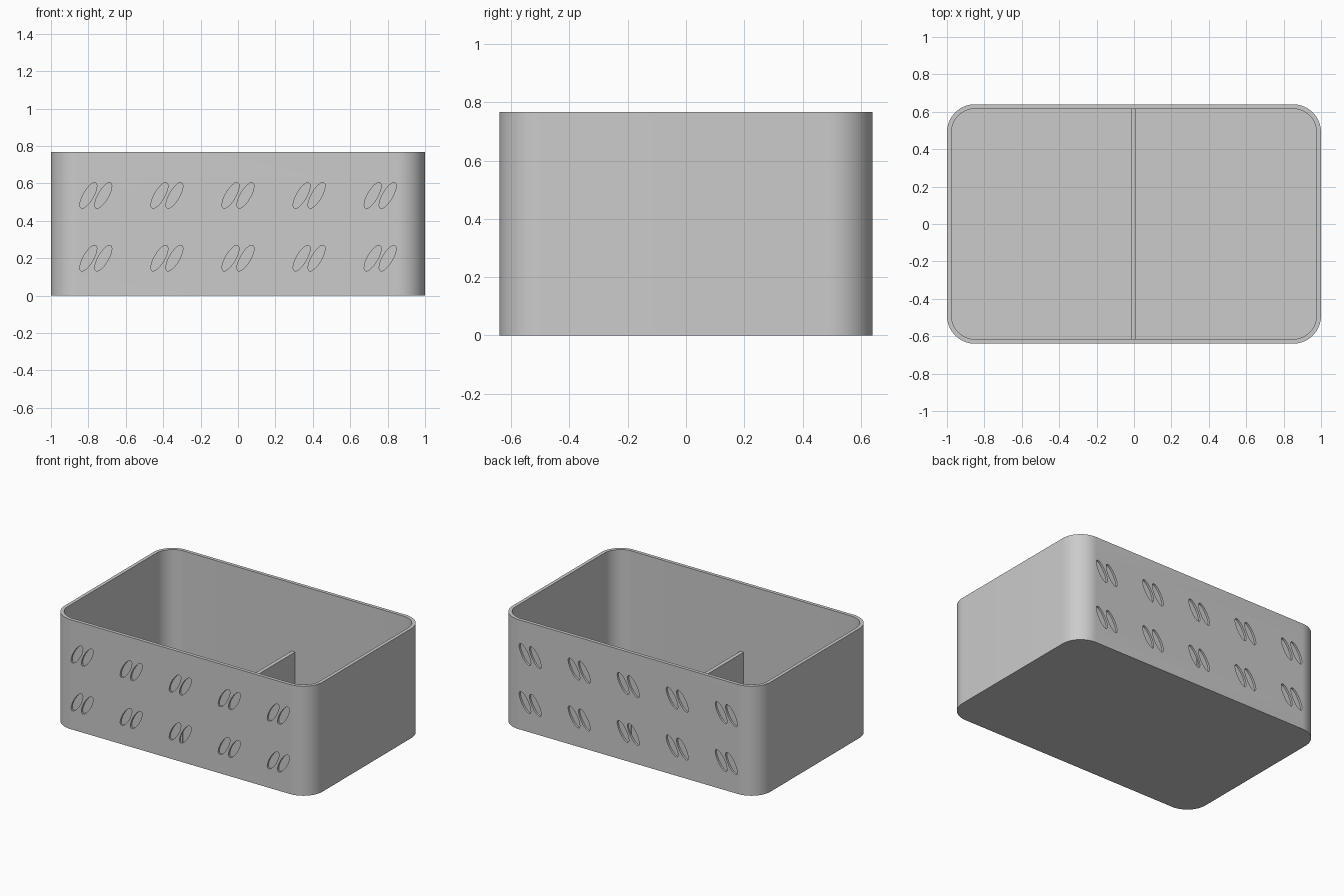
import bpy, bmesh
from math import sin, cos, pi, radians

if "Cube" in bpy.data.objects:
    bpy.data.objects.remove(bpy.data.objects["Cube"])

HX, HY, H = 1.0, 0.64, 0.767
WALL, RADIUS, POCKET = 0.024, 0.15, 0.014

grey = bpy.data.materials.new("plain grey")
grey.use_nodes = True
colour = (0.6, 0.6, 0.6, 1)
grey.diffuse_color = colour
grey.node_tree.nodes["Principled BSDF"].inputs["Base Color"].default_value = colour


def make_object(name, bm):
    bmesh.ops.recalc_face_normals(bm, faces=bm.faces)
    mesh = bpy.data.meshes.new(name)
    bm.to_mesh(mesh)
    bm.free()
    mesh.materials.append(grey)
    obj = bpy.data.objects.new(name, mesh)
    bpy.context.collection.objects.link(obj)
    return obj


def extrude(bm, points, offset):
    face = bm.faces.new([bm.verts.new(p) for p in points])
    top = bmesh.ops.extrude_face_region(bm, geom=[face])["geom"]
    verts = [v for v in top if isinstance(v, bmesh.types.BMVert)]
    bmesh.ops.translate(bm, verts=verts, vec=offset)


def rounded_outline(inset, z, steps=16):
    r = RADIUS - inset
    points = []
    for i, (sx, sy) in enumerate([(1, 1), (-1, 1), (-1, -1), (1, -1)]):
        for k in range(steps + 1):
            a = (i + k / steps) * pi / 2
            points.append((sx * (HX - RADIUS) + r * cos(a),
                           sy * (HY - RADIUS) + r * sin(a), z))
    return points


def cut(target, cutter):
    mod = target.modifiers.new("cut", 'BOOLEAN')
    mod.operation = 'DIFFERENCE'
    mod.solver = 'EXACT'
    mod.object = cutter
    bpy.context.view_layer.objects.active = target
    bpy.ops.object.modifier_apply(modifier=mod.name)
    bpy.data.objects.remove(cutter)


# Open box with rounded corners
bm = bmesh.new()
extrude(bm, rounded_outline(0, 0), (0, 0, H))
box = make_object("box", bm)

bm = bmesh.new()
extrude(bm, rounded_outline(WALL, WALL), (0, 0, H))
cut(box, make_object("hollow_cutter", bm))

# Pairs of slanted leaf recesses on the front and back walls
bm = bmesh.new()
tilt = radians(30)
for side in (-1, 1):
    for col in range(-2, 3):
        for z in (0.2, 0.535):
            for dx in (-0.04, 0.04):
                leaf = []
                for k in range(24):
                    a = k * pi / 12
                    u, v = 0.027 * cos(a), 0.078 * sin(a)
                    leaf.append((col * 0.38 + dx + u * cos(tilt) + v * sin(tilt),
                                 side * (HY - POCKET),
                                 z - u * sin(tilt) + v * cos(tilt)))
                extrude(bm, leaf, (0, side * 0.1, 0))
cut(box, make_object("leaf_cutter", bm))

bpy.ops.object.select_all(action='DESELECT')
box.select_set(True)
bpy.context.view_layer.objects.active = box
bpy.ops.object.shade_smooth_by_angle(angle=radians(30))

# Low divider across the middle, let into both walls
bm = bmesh.new()
end = HY - 0.01
extrude(bm, [(-0.016, -end, 0.01), (0.011, -end, 0.01),
             (0.011, end, 0.01), (-0.016, end, 0.01)], (0, 0, 0.28))
make_object("divider", bm)
